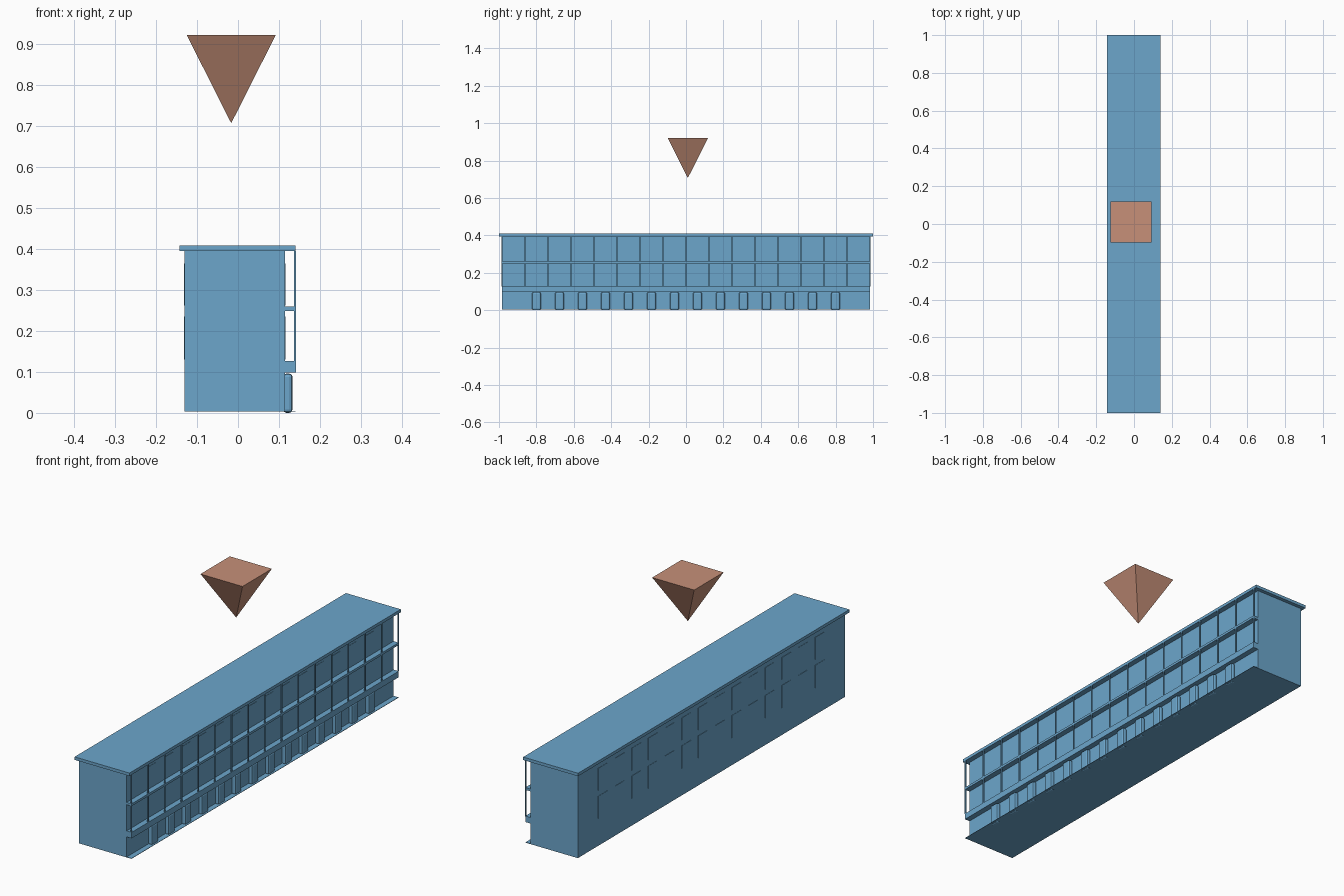
import bpy, bmesh

if "Cube" in bpy.data.objects:
    bpy.data.objects.remove(bpy.data.objects["Cube"])

def material(name, col):
    m = bpy.data.materials.new(name)
    m.diffuse_color = (*col, 1)
    m.use_nodes = True
    m.node_tree.nodes["Principled BSDF"].inputs["Base Color"].default_value = m.diffuse_color
    return m

BLUE = material("blue", (0.15, 0.38, 0.60))
BROWN = material("brown", (0.57, 0.28, 0.19))

def finish(name, bm, mat):
    bmesh.ops.recalc_face_normals(bm, faces=bm.faces)
    me = bpy.data.meshes.new(name)
    bm.to_mesh(me)
    bm.free()
    me.materials.append(mat)
    ob = bpy.data.objects.new(name, me)
    bpy.context.collection.objects.link(ob)
    return ob

def add_box(bm, x, y, z):
    vs = bmesh.ops.create_cube(bm, size=1)["verts"]
    for v in vs:
        for i, r in enumerate((x, y, z)):
            v.co[i] = r[0] if v.co[i] < 0 else r[1]

def boxes(name, items, mat=BLUE):
    bm = bmesh.new()
    for it in items:
        add_box(bm, *it)
    return finish(name, bm, mat)

Y = (-0.985, 0.983)
STEP = 0.123
FLOORS = ((0.13, 0.235), (0.262, 0.365))
bays = [(i - 6.5) * STEP for i in range(14)]

# Main block, roof and ground strip
boxes("building_body", [((-0.13, 0.115), Y, (0.005, 0.395))])
boxes("roof", [((-0.143, 0.14), (-1, 1), (0.395, 0.409))])
boxes("ground_strip", [((-0.13, 0.14), Y, (0.003, 0.005))])

# Walkway slabs
boxes("lower_walkway", [((0.115, 0.141), Y, (0.099, 0.127))])
boxes("upper_walkway", [((0.115, 0.141), Y, (0.249, 0.26))])

# Slim posts carrying the roof
boxes("posts", [((0.1365, 0.141), (c - 0.003, c + 0.003), (0.127, 0.395))
                for c in [(i - 8) * STEP for i in range(17)]])

# Doors on the walkways and windows on the rear wall
for name, x in (("walkway_doors", (0.115, 0.1165)), ("rear_windows", (-0.1315, -0.13))):
    boxes(name, [(x, (c - 0.034, c + 0.034), z) for c in bays for z in FLOORS])

# Rounded booths along the ground floor
booths = boxes("ground_booths", [((0.110, 0.133), (c - 0.024, c + 0.024), (0.0, 0.096))
                                 for c in bays])
bev = booths.modifiers.new("bevel", "BEVEL")
bev.width = 0.008
bev.segments = 2

# Floating inverted pyramid marker
bm = bmesh.new()
top = [bm.verts.new((x, y, 0.922)) for x, y in
       ((-0.125, -0.098), (0.092, -0.098), (0.092, 0.118), (-0.125, 0.118))]
tip = bm.verts.new((-0.0165, 0.01, 0.707))
bm.faces.new(top)
for i in range(4):
    bm.faces.new((top[i], top[(i + 1) % 4], tip))
finish("pyramid_marker", bm, BROWN)
